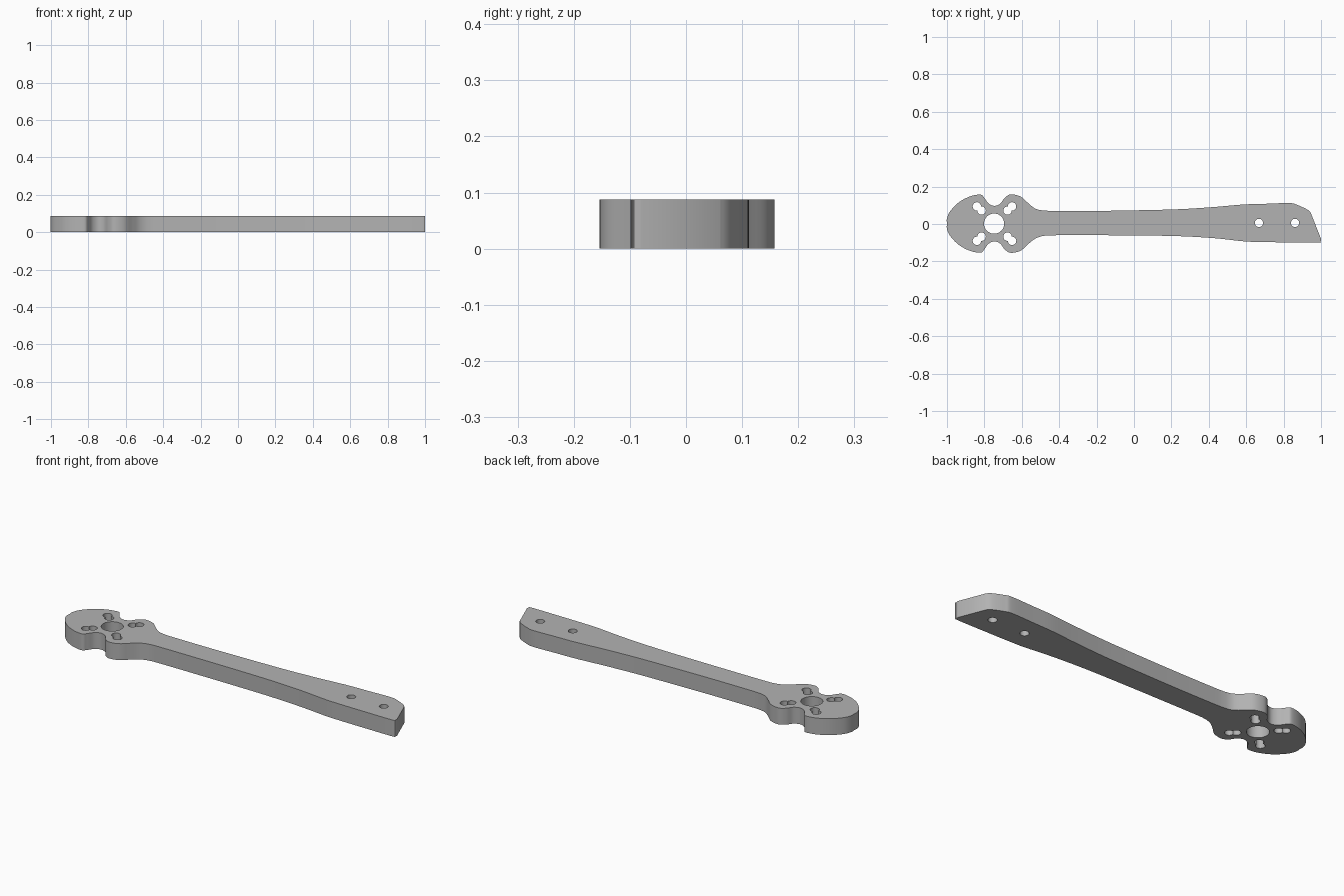
import bpy, bmesh
from mathutils import Vector

THICK = 0.088
AXIS = 0.002   # line the motor head mirrors across

cube = bpy.data.objects.get("Cube")
if cube:
    bpy.data.objects.remove(cube)

grey = bpy.data.materials.new("plain grey")
grey.use_nodes = True
colour = (0.45, 0.45, 0.45, 1)
grey.diffuse_color = colour
grey.node_tree.nodes["Principled BSDF"].inputs["Base Color"].default_value = colour


def smooth_path(points, steps=5):
    """Catmull-Rom curve through the points, both ends included."""
    pts = [Vector(p) for p in points]
    pts = [pts[0]] + pts + [pts[-1]]
    out = []
    for a, b, c, d in zip(pts, pts[1:], pts[2:], pts[3:]):
        for i in range(steps):
            t = i / steps
            out.append(0.5 * (2 * b + (c - a) * t + (2 * a - 5 * b + 4 * c - d) * t * t
                              + (3 * b - a - 3 * c + d) * t ** 3))
    return out + [pts[-1]]


# Lobed motor head, from its tip to the neck
head = [(-1, 0.028), (-0.982, 0.067), (-0.935, 0.115), (-0.875, 0.146), (-0.82, 0.155),
        (-0.8, 0.137), (-0.778, 0.108), (-0.746, 0.095), (-0.714, 0.108), (-0.692, 0.137),
        (-0.66, 0.156), (-0.607, 0.145), (-0.564, 0.108), (-0.527, 0.08)]
head_back = [(x, y + AXIS) for x, y in head]
head_front = [(x, AXIS - y) for x, y in head]

# Neck flaring to the root, each side on its own
arm_back = [(-0.48, 0.072), (-0.4, 0.07), (-0.2, 0.07), (0, 0.073), (0.24, 0.079),
            (0.43, 0.091), (0.58, 0.104), (0.7, 0.108), (0.83, 0.112), (0.87, 0.103), (0.925, 0.078),
            (0.945, 0.06)]
arm_front = [(-0.48, -0.063), (-0.4, -0.06), (-0.2, -0.06), (0, -0.061), (0.24, -0.065),
             (0.43, -0.076), (0.58, -0.092), (0.66, -0.096), (0.8, -0.098), (0.982, -0.099),
             (0.997, -0.093), (1, -0.08)]

tip = (-1, AXIS)
outline = smooth_path([tip] + head_back + arm_back)
outline += smooth_path([tip] + head_front + arm_front)[:0:-1]

# Plate extruded from the outline
bm = bmesh.new()
base = bm.faces.new([bm.verts.new((p.x, p.y, 0)) for p in outline])
top = bmesh.ops.extrude_face_region(bm, geom=[base])
bmesh.ops.translate(bm, vec=(0, 0, THICK),
                    verts=[v for v in top["geom"] if isinstance(v, bmesh.types.BMVert)])
bmesh.ops.recalc_face_normals(bm, faces=bm.faces)
mesh = bpy.data.meshes.new("arm_plate")
bm.to_mesh(mesh)
bm.free()
mesh.materials.append(grey)
arm = bpy.data.objects.new("arm_plate", mesh)
bpy.context.collection.objects.link(arm)

# Shaft hole, root screw holes and the four double motor slots
holes = [(-0.748, AXIS, 0.054), (0.668, 0.006, 0.022), (0.861, 0.006, 0.022)]
for side in (1, -1):
    for dx, dy in ((-0.092, 0.092), (-0.067, 0.07), (0.096, 0.092), (0.072, 0.07)):
        holes.append((-0.748 + dx, AXIS + side * dy, 0.0225))

for x, y, radius in holes:
    bpy.ops.mesh.primitive_cylinder_add(vertices=32, radius=radius, depth=THICK * 3,
                                        location=(x, y, THICK / 2))
    cutter = bpy.context.object
    cutter.name = "hole_cutter"
    cutter.hide_render = True
    cutter.data.materials.append(grey)
    bpy.context.view_layer.objects.active = arm
    cut = arm.modifiers.new("hole", "BOOLEAN")
    cut.operation = "DIFFERENCE"
    cut.solver = "EXACT"
    cut.object = cutter
    bpy.ops.object.modifier_apply(modifier=cut.name)
    bpy.data.objects.remove(cutter)

# Smooth walls, crisp rims
bpy.ops.object.select_all(action="DESELECT")
arm.select_set(True)
bpy.context.view_layer.objects.active = arm
bpy.ops.object.shade_smooth_by_angle(angle=0.6)
